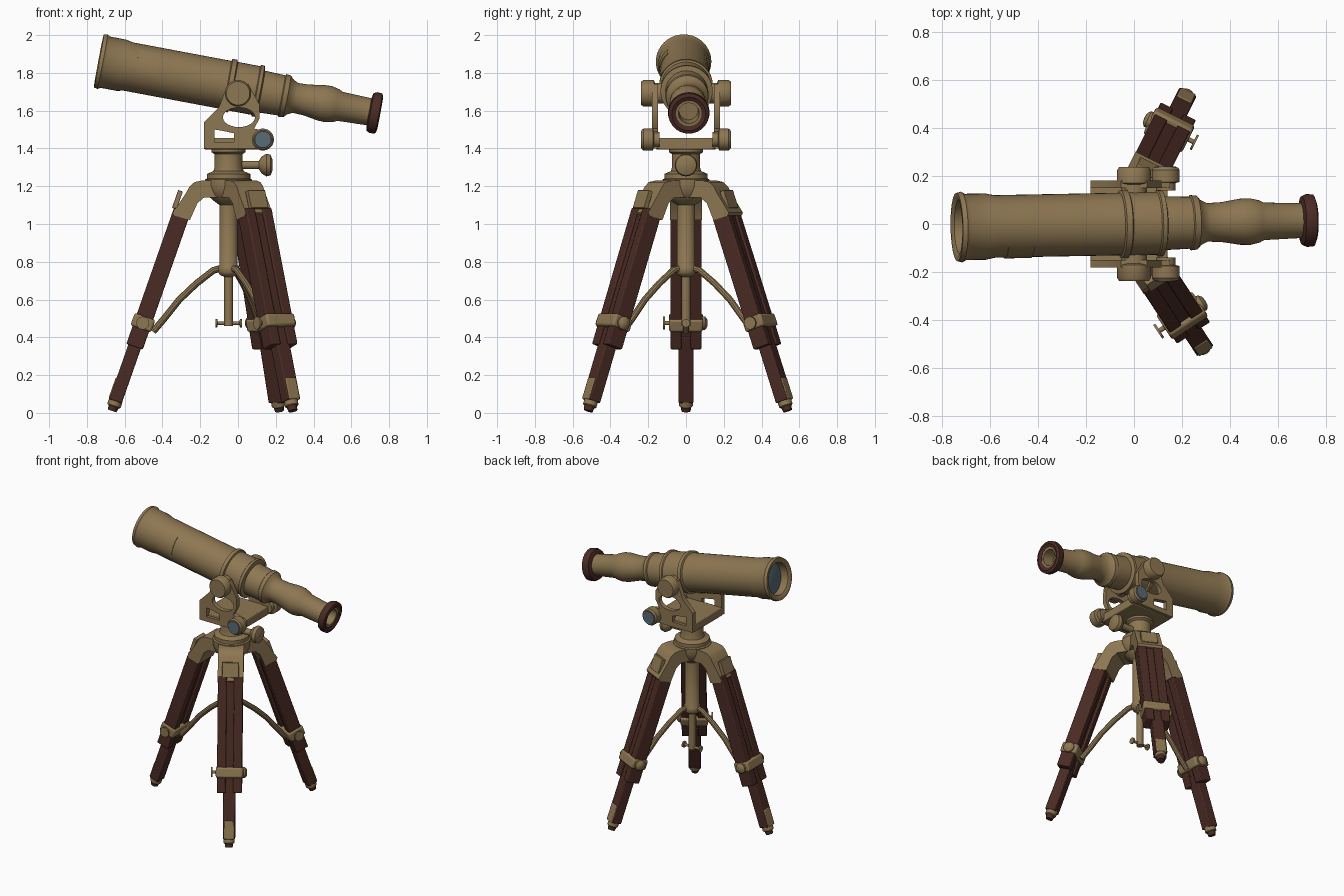
import bpy, bmesh
from math import radians, atan, pi, cos, sin
from mathutils import Matrix, Vector

cube = bpy.data.objects.get("Cube")
if cube:
    bpy.data.objects.remove(cube)


def material(name, rgb):
    m = bpy.data.materials.new(name)
    m.use_nodes = True
    m.diffuse_color = (*rgb, 1)
    bsdf = next(n for n in m.node_tree.nodes if n.type == 'BSDF_PRINCIPLED')
    bsdf.inputs["Base Color"].default_value = (*rgb, 1)
    return m


BRASS = material("aged brass", (0.27, 0.185, 0.085))
WOOD = material("dark wood", (0.068, 0.024, 0.017))
GLASS = material("blue grey glass", (0.10, 0.15, 0.18))
IDENT = Matrix.Identity(4)


def finish(name, mesh, mat, matrix, bevel=0):
    mesh.transform(matrix)
    mesh.materials.clear()
    mesh.materials.append(mat)
    mesh.shade_smooth()
    mesh.set_sharp_from_angle(angle=radians(35))
    ob = bpy.data.objects.new(name, mesh)
    bpy.context.scene.collection.objects.link(ob)
    if bevel:
        mod = ob.modifiers.new("soft edges", 'BEVEL')
        mod.width, mod.segments = bevel, 2
    return ob


def along(point, direction):
    """Frame whose z axis runs along a direction."""
    rot = Vector(direction).to_track_quat('Z', 'Y').to_matrix().to_4x4()
    return Matrix.Translation(point) @ rot


def lathe(name, profile, mat, matrix=IDENT, start=0, arc=2 * pi, steps=40):
    """Spin (radius, height) points round z."""
    bm = bmesh.new()
    vs = [bm.verts.new((r * cos(start), r * sin(start), h)) for r, h in profile]
    es = [bm.edges.new(p) for p in zip(vs, vs[1:])]
    bmesh.ops.spin(bm, geom=vs + es, cent=(0, 0, 0), axis=(0, 0, 1),
                   dvec=(0, 0, 0), angle=arc, steps=steps)
    bmesh.ops.remove_doubles(bm, verts=bm.verts, dist=0.0001)
    bmesh.ops.recalc_face_normals(bm, faces=bm.faces)
    mesh = bpy.data.meshes.new(name)
    bm.to_mesh(mesh)
    bm.free()
    return finish(name, mesh, mat, matrix)


def box(name, lo, hi, mat, matrix=IDENT, bevel=0.006):
    bm = bmesh.new()
    lo, hi = Vector(lo), Vector(hi)
    size = Matrix.Diagonal((*(hi - lo), 1))
    bmesh.ops.create_cube(bm, size=1, matrix=Matrix.Translation((lo + hi) / 2) @ size)
    mesh = bpy.data.meshes.new(name)
    bm.to_mesh(mesh)
    bm.free()
    return finish(name, mesh, mat, matrix, bevel)


def curve_mesh(name, loops, mat, matrix, flat=0, round_=0):
    """Flat outlines with holes, or a round bar along a path."""
    cu = bpy.data.curves.new(name, 'CURVE')
    cu.dimensions = '2D' if flat else '3D'
    if flat:
        cu.fill_mode, cu.extrude = 'BOTH', flat
    else:
        cu.bevel_depth, cu.bevel_resolution, cu.use_fill_caps = round_, 3, True
    for loop in loops:
        sp = cu.splines.new('POLY')
        sp.points.add(len(loop) - 1)
        for p, (x, y) in zip(sp.points, loop):
            p.co = (x, y, 0, 1)
        sp.use_cyclic_u = bool(flat)
    tmp = bpy.data.objects.new(name + "_path", cu)
    bpy.context.scene.collection.objects.link(tmp)
    deps = bpy.context.evaluated_depsgraph_get()
    mesh = bpy.data.meshes.new_from_object(tmp.evaluated_get(deps))
    bpy.data.objects.remove(tmp)
    bm = bmesh.new()
    bm.from_mesh(mesh)
    bmesh.ops.remove_doubles(bm, verts=bm.verts, dist=0.0001)
    bmesh.ops.recalc_face_normals(bm, faces=bm.faces)
    bm.to_mesh(mesh)
    bm.free()
    return finish(name, mesh, mat, matrix)


UPRIGHT = Matrix.Rotation(pi / 2, 4, 'X')   # drawing plane to x-z

# Telescope tube, measured along its axis from the objective
a, b = Vector((-0.737, -0.013, 1.863)), Vector((0.742, 0.015, 1.585))
TUBE = along(a, b - a)
lathe("telescope_tube", [
    (0.11, 0.07), (0.11, 0.01), (0.125, 0), (0.142, 0), (0.147, 0.02), (0.138, 0.035),
    (0.138, 0.12), (0.13, 0.16), (0.13, 0.69), (0.142, 0.695), (0.142, 0.72),
    (0.131, 0.725), (0.131, 0.845), (0.138, 0.85), (0.138, 0.868), (0.112, 0.875),
    (0.108, 0.985), (0.115, 0.99), (0.112, 1.015), (0.095, 1.03), (0.08, 1.06),
    (0.083, 1.12), (0.096, 1.2), (0.097, 1.24), (0.088, 1.28), (0.078, 1.3),
    (0.072, 1.47), (0.072, 1.5), (0.055, 1.5), (0.05, 1.42), (0, 1.42)], BRASS, TUBE)
lathe("objective_lens", [(0, 0.05), (0.06, 0.054), (0.112, 0.066)], GLASS, TUBE)
lathe("eyepiece_ring", [(0.068, 1.505), (0.09, 1.515), (0.108, 1.508), (0.11, 1.48),
                        (0.102, 1.462), (0.073, 1.455)], WOOD, TUBE)
# raised curved cover on the near side of the tube
side = TUBE.to_3x3().inverted() @ Vector((0, -1, 0.35))
mid = Vector((side.x, side.y)).angle_signed(Vector((1, 0)))
lathe("tube_cover", [(0.129, 0.2), (0.134, 0.2), (0.134, 0.31), (0.129, 0.31)],
      BRASS, TUBE, mid - 0.5, 1.0, 12)

# Yoke carrying the tube
ring = [(0.005 + 0.085 * cos(t * pi / 12), 1.565 + 0.052 * sin(t * pi / 12)) for t in range(24)]
outline = [(-0.18, 1.4), (-0.18, 1.54), (-0.1, 1.62), (-0.055, 1.74), (0.055, 1.74),
           (0.115, 1.63), (0.115, 1.56), (0.085, 1.505), (0.15, 1.49), (0.15, 1.4)]
slot = [(-0.125, 1.435), (-0.125, 1.5), (-0.09, 1.495), (-0.02, 1.48), (-0.02, 1.435)]
box("yoke_base", (-0.18, -0.16, 1.395), (0.14, 0.16, 1.455), BRASS)
for s, word in ((-1, "right"), (1, "left")):
    curve_mesh("yoke_plate_" + word, [outline, ring, slot], BRASS,
               Matrix.Translation((0, s * 0.165, 0)) @ UPRIGHT, flat=0.016)
    lathe("pivot_boss_" + word, [(0, 0.12), (0.055, 0.12), (0.055, 0.165), (0.07, 0.17),
                                 (0.07, 0.225), (0.062, 0.237), (0, 0.237)],
          BRASS, along((0, 0, 1.692), (0, s, 0)))
    knob = along((0.132, 0, 1.447), (0, s, 0))
    lathe("yoke_knob_" + word, [(0, 0.14), (0.04, 0.14), (0.04, 0.17), (0.058, 0.175),
                                (0.058, 0.225), (0.05, 0.235), (0, 0.235)], BRASS, knob)
    lathe("knob_cap_" + word, [(0.045, 0.234), (0.043, 0.239), (0, 0.239)], GLASS, knob)

# Hub, neck and centre column
HUB = Matrix.Translation((-0.05, 0, 0))
lathe("centre_column", [
    (0, 0.46), (0.023, 0.46), (0.023, 0.72), (0.045, 0.73), (0.055, 0.745), (0.055, 0.775),
    (0.048, 0.785), (0.048, 1.1), (0.075, 1.12), (0.11, 1.15), (0.125, 1.2), (0.125, 1.235),
    (0.115, 1.24), (0.115, 1.265), (0.08, 1.28), (0.074, 1.3), (0.074, 1.37),
    (0.09, 1.38), (0.09, 1.4), (0, 1.4)], BRASS, HUB)
lathe("neck_screw", [(0, 0.05), (0.022, 0.05), (0.022, 0.16), (0.045, 0.175), (0.06, 0.2),
                     (0.055, 0.222), (0.03, 0.232), (0, 0.234)],
      BRASS, along((-0.05, 0, 1.312), (1, 0, 0)), steps=24)
lathe("column_screw", [(0, -0.07), (0.022, -0.07), (0.022, -0.06), (0.009, -0.058),
                       (0.009, 0.058), (0.022, 0.06), (0.022, 0.07), (0, 0.07)],
      BRASS, along((-0.05, 0, 0.475), (1, 0, 0)), steps=16)

# Legs: local x points outward, y across, z up the leg
SLOPE = 0.35
bracket = [(0.04, 1.14), (0.04, 1.23), (0.14, 1.23), (0.18, 1.222), (0.205, 1.2), (0.225, 1.165),
           (0.295, 1.06), (0.288, 1.045), (0.205, 1.02), (0.165, 1.11), (0.13, 1.14)]
brace = [(0.04, 0.765), (0.08, 0.755), (0.17, 0.685), (0.26, 0.6), (0.34, 0.5), (0.4, 0.43)]
for word, angle, reach, flip in (("side", 180, 0.615, 1), ("front", -56.7, 0.618, -1),
                                 ("back", 63.4, 0.6, -1)):
    turn = HUB @ Matrix.Rotation(radians(angle), 4, 'Z')
    leg = turn @ Matrix.Translation((reach, 0, 0.015)) @ Matrix.Rotation(-atan(SLOPE), 4, 'Y')
    lathe("foot_tip_" + word, [(0, -0.005), (0.024, -0.005), (0.03, 0.03), (0.03, 0.05)],
          WOOD, leg, steps=12)
    lathe("foot_ferrule_" + word, [(0.032, 0.02), (0.037, 0.025), (0.037, 0.055), (0, 0.06)],
          BRASS, leg, steps=16)
    box("lower_leg_" + word, (-0.035, -0.04, 0.05), (0.035, 0.04, 0.42), WOOD, leg)
    box("foot_plate_" + word, (0.02, -0.034, 0.05), (0.04, 0.034, 0.17), BRASS, leg)
    for s in (-1, 1):
        box("leg_rail_" + word, (-0.046, s * 0.053 - 0.029, 0.355),
            (0.046, s * 0.053 + 0.029, 1.12), WOOD, leg)
    box("leg_core_" + word, (-0.03, -0.03, 0.36), (0.034, 0.03, 1.12), WOOD, leg, 0)
    box("leg_clamp_" + word, (-0.058, -0.09, 0.455), (0.058, 0.09, 0.525), BRASS, leg, 0.012)
    lathe("clamp_knob_" + word, [(0, 0.08), (0.036, 0.08), (0.036, 0.1), (0.022, 0.112), (0, 0.115)],
          BRASS, leg @ along((0, 0, 0.488), (0, -flip, 0)), steps=20)
    lathe("clamp_screw_" + word, [(0, 0.08), (0.01, 0.08), (0.01, 0.112), (0.034, 0.112),
                                  (0.034, 0.122), (0, 0.122)],
          BRASS, leg @ along((0, 0, 0.488), (0, flip, 0)), steps=20)
    curve_mesh("leg_bracket_" + word, [bracket], BRASS, turn @ UPRIGHT, flat=0.084)
    box("bracket_panel_" + word, (0.03, -0.055, 1.115), (0.056, 0.055, 1.215), BRASS, leg, 0.003)
    curve_mesh("leg_brace_" + word, [brace], BRASS, turn @ UPRIGHT, round_=0.018)
